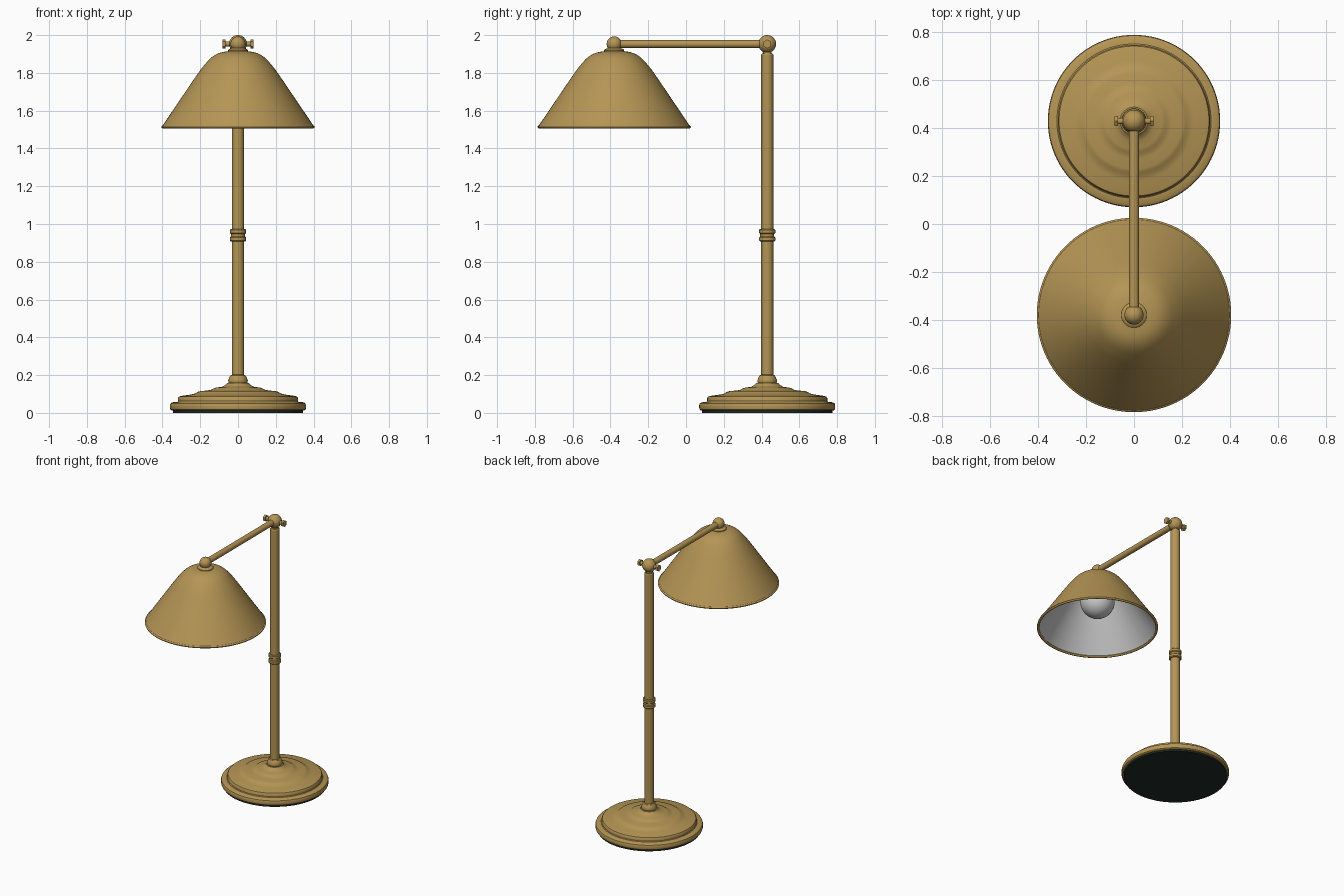
import bpy, bmesh, math
from mathutils import Matrix, Vector

if "Cube" in bpy.data.objects:
    bpy.data.objects.remove(bpy.data.objects["Cube"])

POST_Y, SHADE_Y, ARM_Z = 0.43, -0.38, 1.953


def material(name, rgb):
    m = bpy.data.materials.new(name)
    m.diffuse_color = (*rgb, 1)
    m.use_nodes = True
    m.node_tree.nodes["Principled BSDF"].inputs["Base Color"].default_value = m.diffuse_color
    return m


brass = material("brass", (0.46, 0.30, 0.09))
felt = material("felt", (0.015, 0.025, 0.018))
white = material("white_enamel", (0.8, 0.8, 0.78))
glass = material("bulb_glass", (0.75, 0.75, 0.72))


def finish(name, bm, mat, loc, angle=32):
    bmesh.ops.remove_doubles(bm, verts=bm.verts, dist=1e-5)
    me = bpy.data.meshes.new(name)
    bm.to_mesh(me)
    bm.free()
    me.materials.append(mat)
    ob = bpy.data.objects.new(name, me)
    bpy.context.collection.objects.link(ob)
    ob.location = loc
    bpy.ops.object.select_all(action='DESELECT')
    ob.select_set(True)
    bpy.context.view_layer.objects.active = ob
    bpy.ops.object.shade_smooth_by_angle(angle=math.radians(angle))
    return ob


def lathe(name, profile, mat, loc, steps=96, axis='Z'):
    """Revolve (radius, height) points, listed bottom to top on the outside."""
    bm = bmesh.new()
    vs = [bm.verts.new((r, 0, z)) for r, z in profile]
    es = [bm.edges.new(p) for p in zip(vs, vs[1:])]
    bmesh.ops.spin(bm, geom=vs + es, cent=(0, 0, 0), axis=(0, 0, 1),
                   angle=math.tau, steps=steps, use_merge=True)
    bmesh.ops.remove_doubles(bm, verts=bm.verts, dist=1e-5)
    if axis != 'Z':
        turn = Matrix.Rotation(math.pi / 2, 4, 'Y' if axis == 'X' else 'X')
        bmesh.ops.transform(bm, matrix=turn, verts=bm.verts)
    bmesh.ops.recalc_face_normals(bm, faces=bm.faces)
    return finish(name, bm, mat, loc)


def ball(name, r, mat, loc):
    bm = bmesh.new()
    bmesh.ops.create_uvsphere(bm, u_segments=48, v_segments=24, radius=r)
    return finish(name, bm, mat, loc)


def rod(r, z0, z1):
    return [(0, z0), (r, z0), (r, z1), (0, z1)]


def smooth_curve(pts, n=6):
    """Catmull-Rom through the points."""
    p = [Vector(q) for q in pts]
    p = [2 * p[0] - p[1]] + p + [2 * p[-1] - p[-2]]
    out = []
    for a, b, c, d in zip(p, p[1:], p[2:], p[3:]):
        for i in range(n):
            t = i / n
            out.append(0.5 * (2 * b + (c - a) * t + (2 * a - 5 * b + 4 * c - d) * t * t
                              + (3 * b - a - 3 * c + d) * t ** 3))
    return [tuple(v) for v in out] + [tuple(pts[-1])]


post = (0, POST_Y, 0)
lamp = (0, SHADE_Y, 0)

# Stepped round base with felt pad
lathe("felt_pad", rod(0.345, 0, 0.014), felt, post)
lathe("base", [(0, 0.012), (0.35, 0.012), (0.358, 0.018), (0.36, 0.026), (0.36, 0.042),
               (0.357, 0.05), (0.348, 0.056), (0.322, 0.058), (0.318, 0.062), (0.318, 0.078),
               (0.313, 0.086), (0.30, 0.09), (0.25, 0.097), (0.225, 0.103), (0.215, 0.111),
               (0.20, 0.115), (0.16, 0.119), (0.14, 0.123), (0.13, 0.130), (0.115, 0.134),
               (0.085, 0.138), (0.068, 0.147), (0.058, 0.158), (0, 0.158)], brass, post)
lathe("base_collar", [(0, 0.155), (0.046, 0.155), (0.051, 0.162), (0.052, 0.172), (0.046, 0.188),
                      (0.040, 0.198), (0.032, 0.202), (0, 0.202)], brass, post, 64)

# Post and its ringed joint
lathe("post", [(0, 0.15), (0.032, 0.15), (0.032, 1.896), (0.028, 1.902), (0, 1.902)],
      brass, post, 48)
for name, z in (("lower_joint_ring", 0.908), ("upper_joint_ring", 0.948)):
    lathe(name, [(0, z), (0.038, z), (0.043, z + 0.005), (0.043, z + 0.021),
                 (0.038, z + 0.026), (0, z + 0.026)], brass, post, 48)
lathe("joint_sleeve", rod(0.037, 0.92, 0.96), brass, post, 48)

# Pivot at the top of the post, with a hex-headed cross bolt
lathe("pivot_neck", rod(0.022, 1.89, 1.93), brass, post, 32)
ball("pivot_ball", 0.047, brass, (0, POST_Y, ARM_Z))
lathe("pivot_bolt", rod(0.013, -0.075, 0.075), brass, (0, POST_Y, ARM_Z), 24, 'X')
for side, s in (("left", -1), ("right", 1)):
    lathe(side + "_bolt_head", rod(0.024, -0.008, 0.008), brass,
          (s * 0.074, POST_Y, ARM_Z), 6, 'X')

# Horizontal arm
half = (POST_Y - SHADE_Y) / 2
lathe("arm", rod(0.021, -half, half), brass, (0, (POST_Y + SHADE_Y) / 2, ARM_Z), 32, 'Y')
ball("shade_ball", 0.040, brass, (0, SHADE_Y, ARM_Z))
lathe("shade_cap", [(0, 1.908), (0.053, 1.908), (0.053, 1.920), (0.046, 1.927), (0.03, 1.932),
                    (0, 1.932)], brass, lamp, 48)

# Bell shade: brass outside, white enamel inside, rolled rim
outer = smooth_curve([(0.40, 1.520), (0.30, 1.668), (0.217, 1.79), (0.178, 1.842),
                      (0.14, 1.882), (0.10, 1.905), (0.05, 1.915), (0, 1.917)])
inner = smooth_curve([(0.392, 1.518), (0.291, 1.664), (0.208, 1.785), (0.170, 1.835),
                      (0.134, 1.873), (0.096, 1.895), (0.05, 1.905), (0, 1.907)])
lathe("shade_outside", outer, brass, lamp)
lining = lathe("shade_lining", inner, white, lamp)
lining.data.flip_normals()
rim = [(0.397 + 0.009 * math.cos(a), 1.514 + 0.008 * math.sin(a))
       for a in (math.tau * i / 12 for i in range(13))]
lathe("shade_rim", rim, brass, lamp)

# Bulb and socket
lathe("socket", rod(0.05, 1.83, 1.908), white, lamp, 32)
bulb = [(0.115 * math.sin(a), 1.71 - 0.115 * math.cos(a))
        for a in (math.radians(d) for d in range(0, 141, 10))]
lathe("bulb", bulb + [(0.052, 1.815), (0.042, 1.84), (0, 1.84)], glass, lamp, 48)
